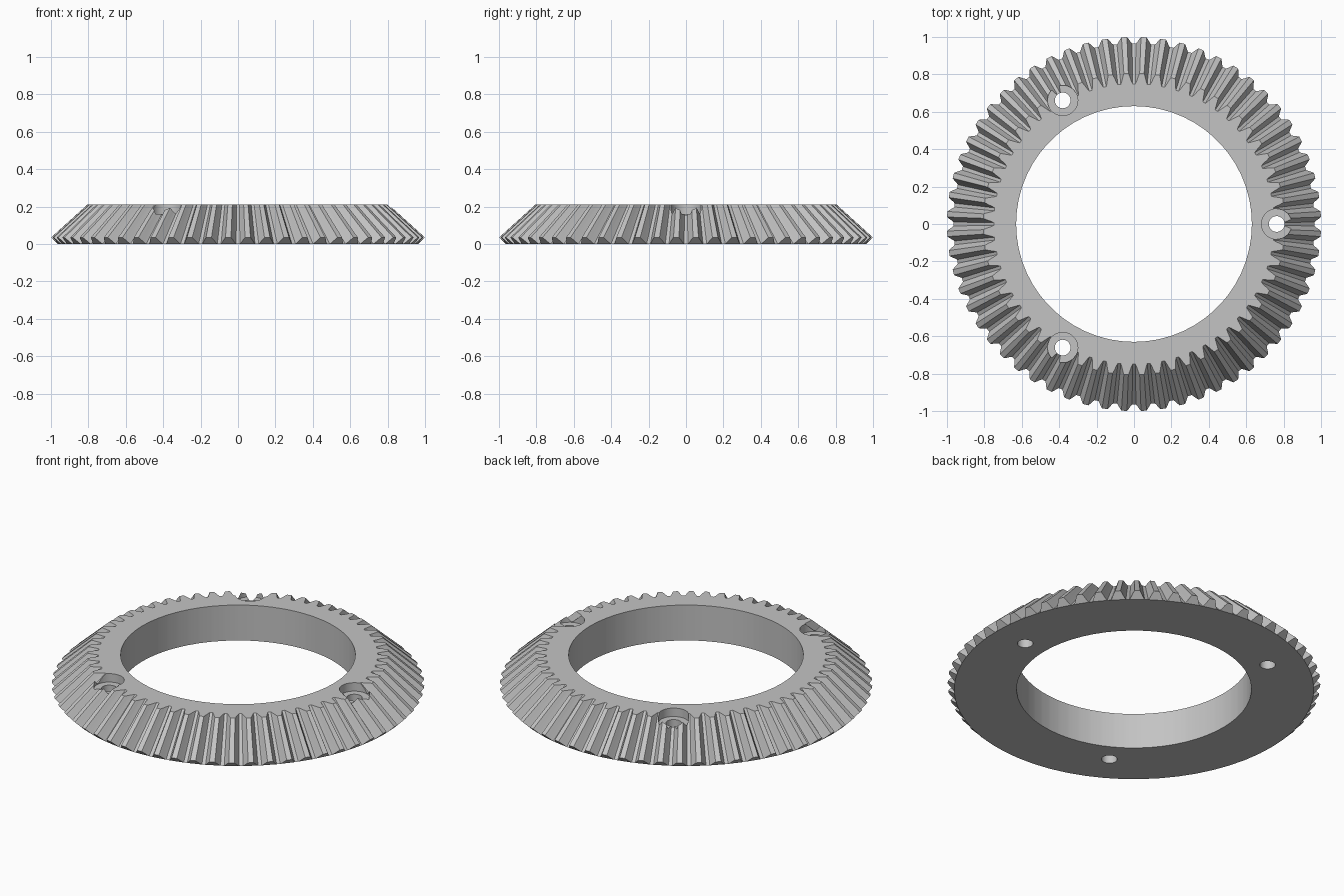
import bpy, bmesh, math

cube = bpy.data.objects.get("Cube")
if cube:
    bpy.data.objects.remove(cube, do_unlink=True)

TEETH = 60
HEIGHT = 0.21
BORE = 0.63
APEX = 0.94                 # height where all tooth lines converge
ROOT_R, TIP_R, TIP_Z = 0.965, 1.0, 0.035
BOLT_R = 0.763

# Half of a tooth outline: half width in degrees, share of tooth depth
FLANK = [(2.4, 0), (1.95, 0.25), (1.4, 0.65), (0.85, 1)]
OUTLINE = [(-w, h) for w, h in FLANK] + [(w, h) for w, h in reversed(FLANK)]
N = len(OUTLINE)

steel = bpy.data.materials.new("steel grey")
steel.use_nodes = True
colour = (0.55, 0.55, 0.55, 1)
steel.diffuse_color = colour
steel.node_tree.nodes["Principled BSDF"].inputs["Base Color"].default_value = colour

bm = bmesh.new()


def polar(radius, angle, z):
    return bm.verts.new((radius * math.cos(angle), radius * math.sin(angle), z))


# Tooth sections on the back cone, run toward the apex up to the flat top
outer, upper, bore_low, bore_high = [], [], [], []
for tooth in range(TEETH):
    for offset, h in OUTLINE:
        a = math.radians((tooth + 0.5) * 360 / TEETH + offset)
        r, z = ROOT_R + (TIP_R - ROOT_R) * h, TIP_Z * h
        outer.append(polar(r, a, z))
        upper.append(polar(r * (APEX - HEIGHT) / (APEX - z), a, HEIGHT))
        if h == 0:
            bore_low.append(polar(BORE, a, 0))
            bore_high.append(polar(BORE, a, HEIGHT))

# Tooth flanks, tips and root lands
total = TEETH * N
for i in range(total):
    j = (i + 1) % total
    bm.faces.new((outer[i], outer[j], upper[j], upper[i]))

# Tooth end faces
for s in range(0, total, N):
    bm.faces.new(outer[s:s + N][::-1])
    bm.faces.new(upper[s:s + N])

# Underside, top ring and bore wall
low_roots = [outer[s + k] for s in range(0, total, N) for k in (0, N - 1)]
high_roots = [upper[s + k] for s in range(0, total, N) for k in (0, N - 1)]
count = len(low_roots)
for i in range(count):
    j = (i + 1) % count
    bm.faces.new((low_roots[j], low_roots[i], bore_low[i], bore_low[j]))
    bm.faces.new((high_roots[i], high_roots[j], bore_high[j], bore_high[i]))
    bm.faces.new((bore_low[j], bore_low[i], bore_high[i], bore_high[j]))
bmesh.ops.recalc_face_normals(bm, faces=bm.faces)

mesh = bpy.data.meshes.new("bevel_gear_ring")
bm.to_mesh(mesh)
bm.free()
mesh.materials.append(steel)
gear = bpy.data.objects.new("bevel_gear_ring", mesh)
bpy.context.collection.objects.link(gear)


def drill(radius, bottom, top, angle):
    """Cut one vertical round hole on the bolt circle."""
    bpy.ops.mesh.primitive_cylinder_add(
        vertices=48, radius=radius, depth=top - bottom,
        location=(BOLT_R * math.cos(angle), BOLT_R * math.sin(angle), (top + bottom) / 2))
    cutter = bpy.context.object
    cutter.name = "hole_cutter"
    cutter.hide_render = True
    cutter.data.materials.append(steel)
    mod = gear.modifiers.new("hole", "BOOLEAN")
    mod.operation, mod.solver, mod.object = "DIFFERENCE", "EXACT", cutter
    bpy.context.view_layer.objects.active = gear
    bpy.ops.object.modifier_apply(modifier=mod.name)
    bpy.data.objects.remove(cutter, do_unlink=True)


# Three counterbored bolt holes
for k in range(3):
    angle = k * math.tau / 3
    drill(0.081, 0.16, 0.4, angle)
    drill(0.042, -0.1, 0.4, angle)

bpy.ops.object.select_all(action="DESELECT")
gear.select_set(True)
bpy.context.view_layer.objects.active = gear
bpy.ops.object.shade_smooth_by_angle(angle=math.radians(15))
